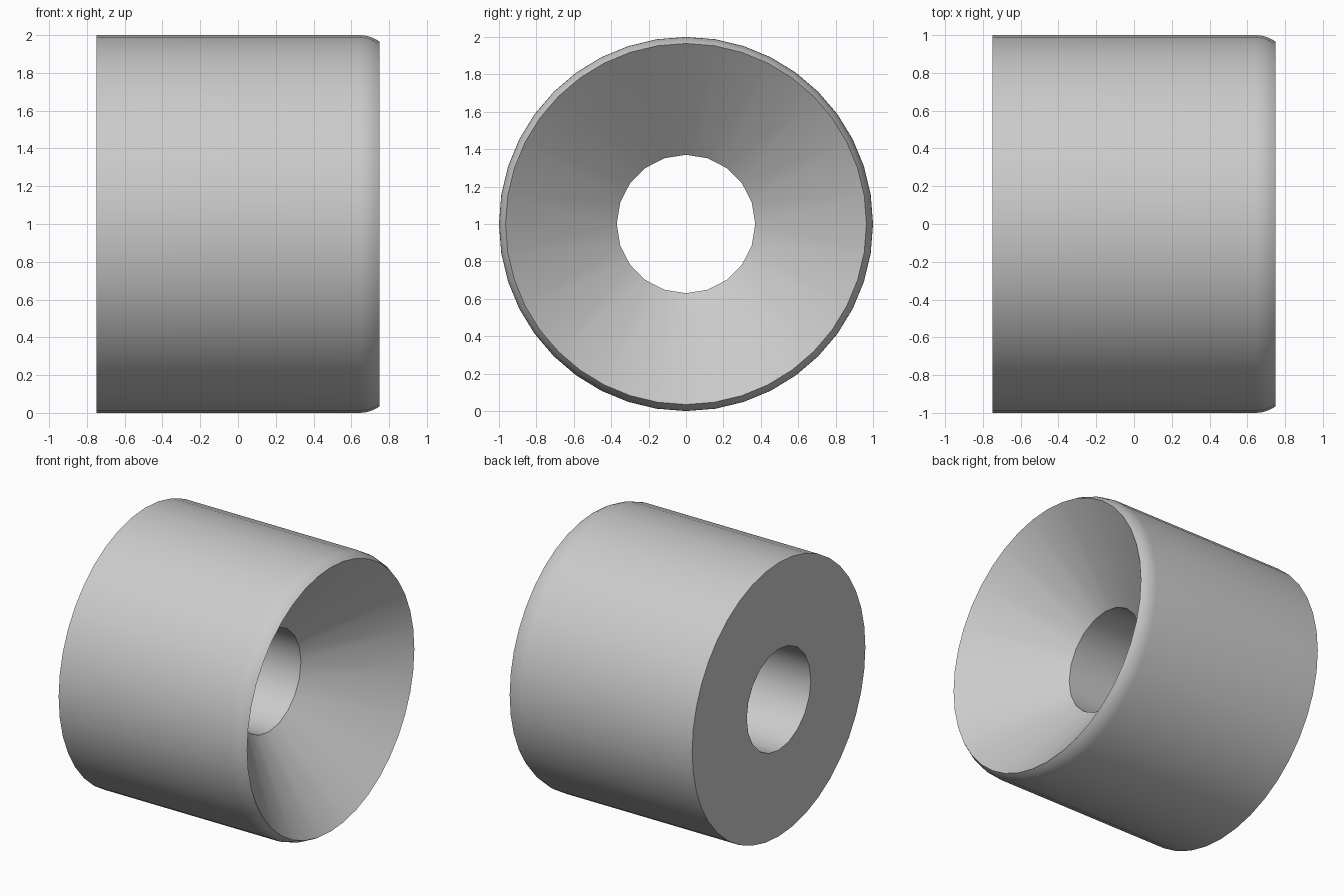
import bpy, bmesh
from math import sin, cos, pi, sqrt, radians

if "Cube" in bpy.data.objects:
    bpy.data.objects.remove(bpy.data.objects["Cube"])

OUTER_SIDES, HOLE_SIDES = 40, 20
HALF, RADIUS, HOLE = 0.75, 1.0, 0.37
RIM, FILLET, CONE_END = 0.965, 0.19, 0.25

grey = bpy.data.materials.new("plain grey")
grey.use_nodes = True
colour = (0.6, 0.6, 0.6, 1)
grey.diffuse_color = colour
grey.node_tree.nodes["Principled BSDF"].inputs["Base Color"].default_value = colour

bm = bmesh.new()


def ring(x, r, sides):
    """Closed loop of edges around the x axis."""
    verts = [bm.verts.new((x, r * sin(2 * pi * i / sides), 1 + r * cos(2 * pi * i / sides)))
             for i in range(sides)]
    return [bm.edges.new((verts[i], verts[(i + 1) % sides])) for i in range(sides)]


# Outer wall, ending in a partial fillet that runs out at the rim
rise = FILLET - (RADIUS - RIM)
start = HALF - sqrt(FILLET ** 2 - rise ** 2)
steps = 5
profile = [(-HALF, RADIUS)]
for i in range(steps + 1):
    x = start + (HALF - start) * i / steps
    profile.append((x, RADIUS - FILLET + sqrt(FILLET ** 2 - (x - start) ** 2)))
rings = [ring(x, r, OUTER_SIDES) for x, r in profile]

# Countersink throat and bore, back to the flat end
rings.append(ring(CONE_END, HOLE, HOLE_SIDES))
rings.append(ring(-HALF, HOLE, HOLE_SIDES))

for a, b in zip(rings, rings[1:] + rings[:1]):
    bmesh.ops.bridge_loops(bm, edges=a + b)
bmesh.ops.recalc_face_normals(bm, faces=bm.faces[:])

mesh = bpy.data.meshes.new("countersunk_bushing")
bm.to_mesh(mesh)
bm.free()
mesh.materials.append(grey)
bushing = bpy.data.objects.new("countersunk_bushing", mesh)
bpy.context.collection.objects.link(bushing)

# Smooth curved walls, sharp rims
bpy.ops.object.select_all(action='DESELECT')
bushing.select_set(True)
bpy.context.view_layer.objects.active = bushing
bpy.ops.object.shade_smooth_by_angle(angle=radians(30))
